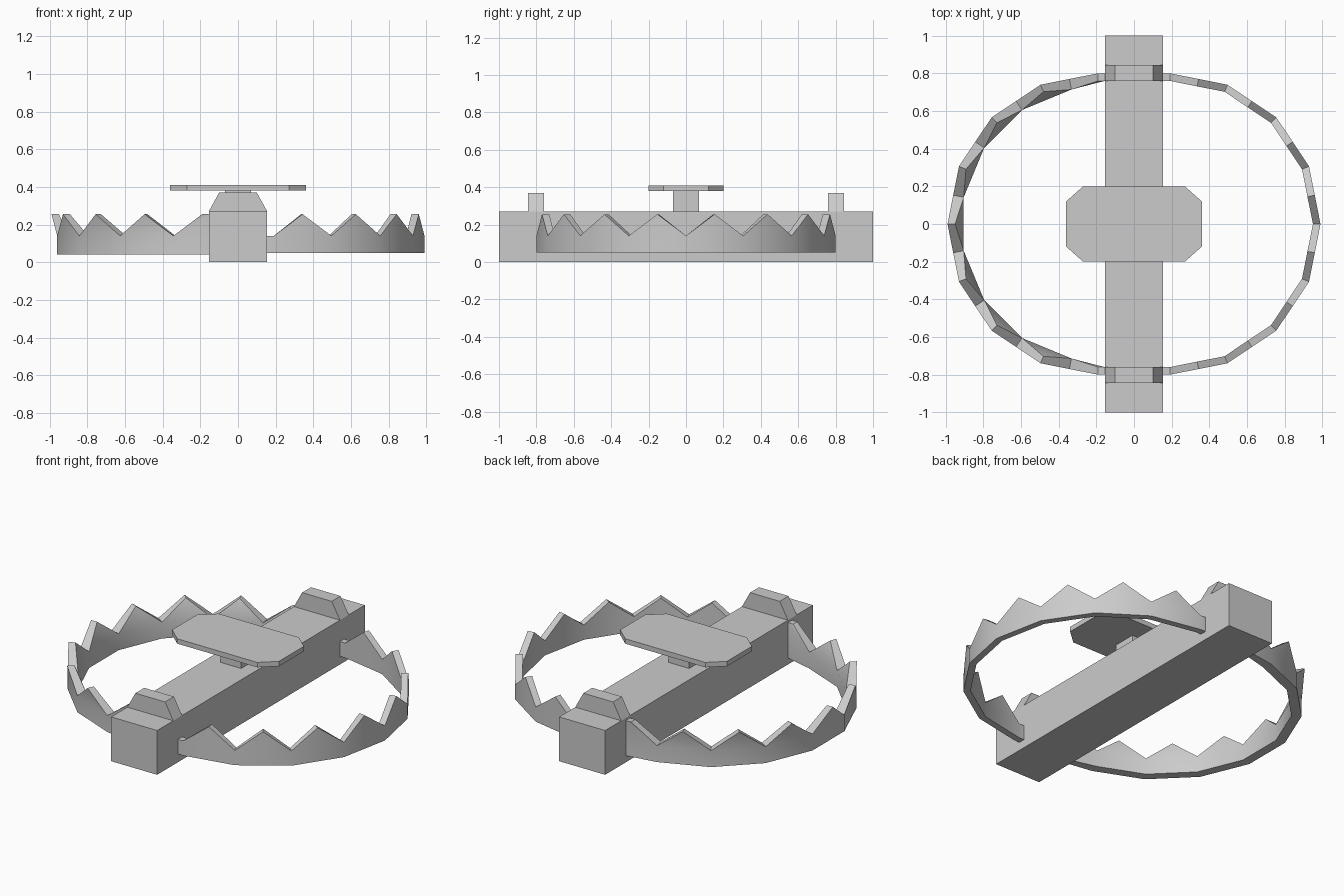
import bpy, bmesh, math

cube = bpy.data.objects.get("Cube")
if cube:
    bpy.data.objects.remove(cube, do_unlink=True)

GREY = (0.6, 0.6, 0.6, 1.0)
metal = bpy.data.materials.new("grey metal")
metal.use_nodes = True
metal.diffuse_color = GREY
metal.node_tree.nodes["Principled BSDF"].inputs["Base Color"].default_value = GREY


def finish(name, bm, smooth=False):
    bmesh.ops.recalc_face_normals(bm, faces=bm.faces[:])
    mesh = bpy.data.meshes.new(name)
    bm.to_mesh(mesh)
    bm.free()
    mesh.materials.append(metal)
    ob = bpy.data.objects.new(name, mesh)
    bpy.context.collection.objects.link(ob)
    if smooth:
        bpy.ops.object.select_all(action='DESELECT')
        ob.select_set(True)
        bpy.context.view_layer.objects.active = ob
        bpy.ops.object.shade_smooth_by_angle(angle=math.radians(30))
    return ob


def prism(name, profile, move):
    """Extrude a closed 3D profile along a vector."""
    bm = bmesh.new()
    face = bm.faces.new([bm.verts.new(p) for p in profile])
    ext = bmesh.ops.extrude_face_region(bm, geom=[face])
    verts = [g for g in ext["geom"] if isinstance(g, bmesh.types.BMVert)]
    bmesh.ops.translate(bm, verts=verts, vec=move)
    return finish(name, bm)


def rect(x, y, z):
    return [(-x, -y, z), (x, -y, z), (x, y, z), (-x, y, z)]


# Base bar and trigger post
prism("base_bar", rect(0.155, 1.0, 0), (0, 0, 0.27))
prism("trigger_post", rect(0.07, 0.07, 0.27), (0, 0, 0.11))

# Octagonal trigger plate
plate = [(0.27, 0.2), (0.36, 0.12), (0.36, -0.12), (0.27, -0.2)]
plate += [(-x, -y) for x, y in plate]
prism("trigger_plate", [(x, y, 0.38) for x, y in plate], (0, 0, 0.03))

# Tapered hinge blocks near both ends of the bar
for name, y in (("front_hinge_block", -0.845), ("back_hinge_block", 0.76)):
    prism(name, [(-0.155, y, 0.27), (0.155, y, 0.27), (0.1, y, 0.37), (-0.1, y, 0.37)],
          (0, 0.085, 0))

# Toothed jaws: half rings around x = 0.19, straight stubs into the bar
OFFSET, BAR = 0.19, 0.155
PEAK, VALLEY = 0.255, 0.14


def arc(deg, outer, inner):
    """Outer and inner plan points of the half ring at an angle from the back."""
    a = math.radians(deg)
    return [(OFFSET + r * math.sin(a), r * math.cos(a)) for r in (outer, inner)]


def jaw(name, side, columns, peaks, bottom):
    """columns: (plan points, top height); peaks: plan points of the tooth
    tip between neighbouring columns, or None."""
    bm = bmesh.new()

    def pair(points, z):
        return [bm.verts.new((side * x, y, z)) for x, y in points]

    low = [pair(p, bottom) for p, z in columns]
    top = [pair(p, z) for p, z in columns]
    for i, peak in enumerate(peaks):
        a, b, c, d = low[i], low[i + 1], top[i + 1], top[i]
        bm.faces.new((a[0], a[1], b[1], b[0]))
        tip = pair(peak, PEAK) if peak else None
        for k in (0, 1):
            bm.faces.new((a[k], b[k], c[k], d[k]))
            if tip:
                bm.faces.new((d[k], c[k], tip[k]))
        ridge = [d, tip, c] if tip else [d, c]
        for p, q in zip(ridge, ridge[1:]):
            bm.faces.new((p[0], p[1], q[1], q[0]))
    for i in (0, -1):
        bm.faces.new((low[i][0], low[i][1], top[i][1], top[i][0]))
    finish(name, bm, smooth=True)


ends = [[(BAR, s * 0.8), (BAR, s * 0.76)] for s in (1, -1)]
STEP = 22.5

# Left jaw: gaps on the ring corners, teeth halfway between
cols = [(arc(i * STEP, 0.8, 0.76), VALLEY) for i in range(9)]
tips = [arc((i + 0.5) * STEP, 0.785, 0.745) for i in range(8)]
jaw("left_jaw", 1, [(ends[0], VALLEY)] + cols + [(ends[1], VALLEY)],
    [None] + tips + [None], 0.05)

# Right jaw: teeth on the ring corners, leaning out past the gaps
cols = [(arc((i + 0.5) * STEP, 0.785, 0.728), VALLEY) for i in range(8)]
tips = [arc(i * STEP, 0.8, 0.76) for i in range(9)]
jaw("right_jaw", -1, [(ends[0], PEAK)] + cols + [(ends[1], PEAK)], tips, 0.04)
